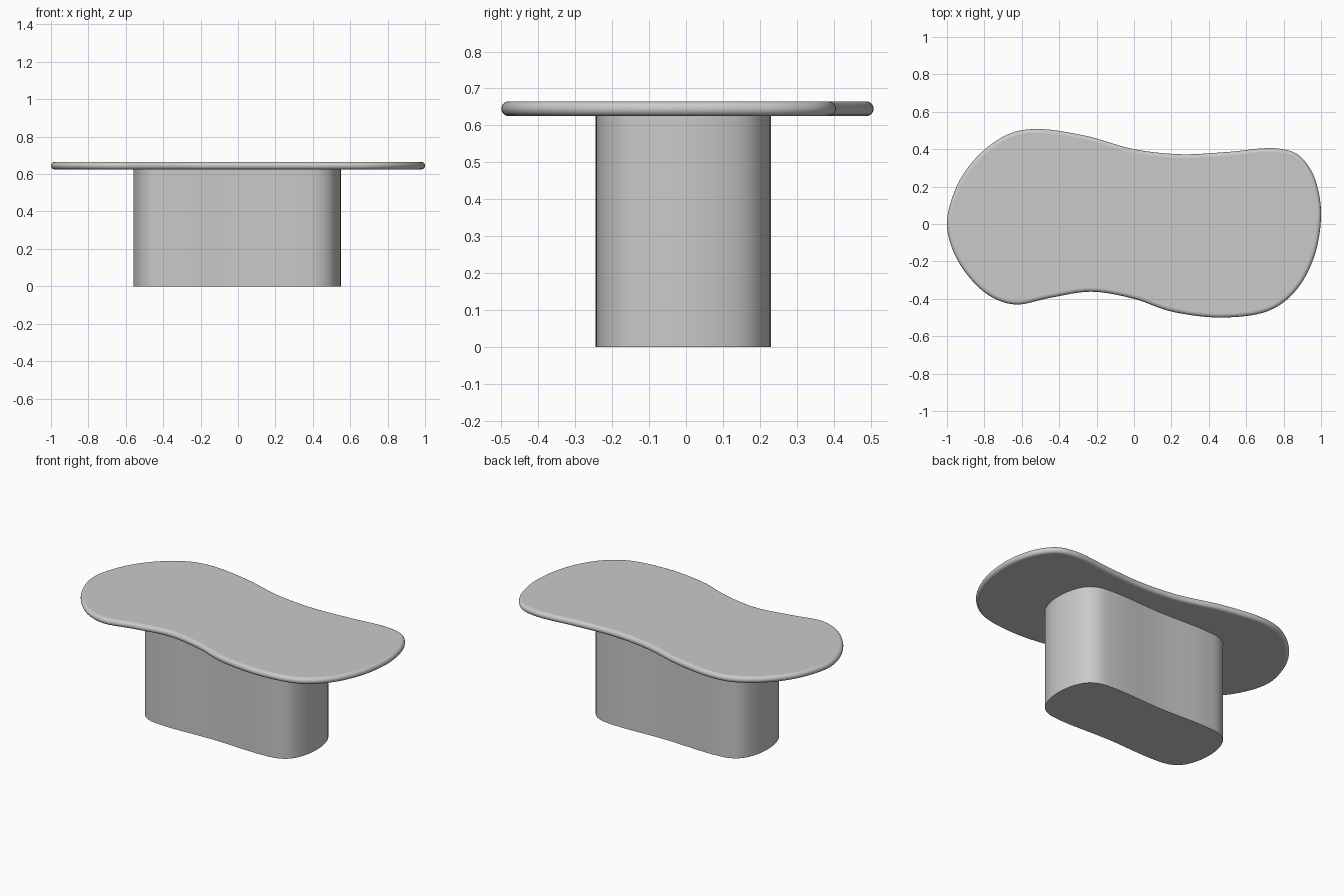
import bpy, bmesh, math
from mathutils import Vector

if "Cube" in bpy.data.objects:
    bpy.data.objects.remove(bpy.data.objects["Cube"])

grey = bpy.data.materials.new("warm_grey")
grey.diffuse_color = (0.60, 0.59, 0.575, 1)
grey.use_nodes = True
grey.node_tree.nodes["Principled BSDF"].inputs["Base Color"].default_value = grey.diffuse_color


def closed_curve(pts, steps=10):
    """Smooth closed outline through the given points (centripetal spline)."""
    p = [Vector(q) for q in pts]
    n, out = len(p), []
    for i in range(n):
        a, b, c, d = p[i - 1], p[i], p[(i + 1) % n], p[(i + 2) % n]
        t1 = math.sqrt((b - a).length)
        t2 = t1 + math.sqrt((c - b).length)
        t3 = t2 + math.sqrt((d - c).length)
        for k in range(steps):
            t = t1 + (t2 - t1) * k / steps
            e = a.lerp(b, t / t1)
            f = b.lerp(c, (t - t1) / (t2 - t1))
            g = c.lerp(d, (t - t2) / (t3 - t2))
            h = e.lerp(f, t / t2)
            j = f.lerp(g, (t - t1) / (t3 - t1))
            out.append(h.lerp(j, (t - t1) / (t2 - t1)))
    return out


def loft(name, outline, rings):
    """Stack inset copies of a counter-clockwise outline: rings = (inset, z)."""
    n = len(outline)
    normals = []
    for i in range(n):
        t = (outline[(i + 1) % n] - outline[i - 1]).normalized()
        normals.append(Vector((t.y, -t.x)))
    bm = bmesh.new()
    loops = [[bm.verts.new((*(v - m * inset), z)) for v, m in zip(outline, normals)]
             for inset, z in rings]
    for lo, hi in zip(loops, loops[1:]):
        for i in range(n):
            j = (i + 1) % n
            bm.faces.new((lo[i], lo[j], hi[j], hi[i])).smooth = True
    bm.faces.new(loops[0][::-1])
    bm.faces.new(loops[-1])
    # crisp flat caps
    for e in bm.edges:
        if any(not f.smooth for f in e.link_faces):
            e.smooth = len(loops) > 2
    mesh = bpy.data.meshes.new(name)
    bm.to_mesh(mesh)
    bm.free()
    mesh.materials.append(grey)
    ob = bpy.data.objects.new(name, mesh)
    bpy.context.collection.objects.link(ob)
    return ob


# Free-form table top with a half-round rim
top = closed_curve([
    (-1, -0.01), (-0.965, 0.16), (-0.9, 0.285), (-0.79, 0.405), (-0.66, 0.485),
    (-0.52, 0.508), (-0.26, 0.472), (0, 0.4), (0.25, 0.373), (0.5, 0.385),
    (0.75, 0.405), (0.87, 0.375), (0.945, 0.29), (0.985, 0.18), (1, 0.04),
    (0.965, -0.17), (0.87, -0.35), (0.73, -0.46), (0.48, -0.5), (0.2, -0.468),
    (0, -0.4), (-0.23, -0.362), (-0.45, -0.395), (-0.64, -0.43), (-0.79, -0.372),
    (-0.94, -0.2)])[::-1]
r, zc, seg = 0.02, 0.645, 10
loft("table_top", top, [(r - r * math.cos(a), zc + r * math.sin(a))
                        for a in (-math.pi / 2 + math.pi * k / seg for k in range(seg + 1))])

# Rounded pedestal, one quarter mirrored to all four
q = [(0.555, 0), (0.542, 0.1), (0.505, 0.18), (0.445, 0.222), (0.33, 0.237), (0, 0.228)]
half = q + [(-x, y) for x, y in q[-2::-1]]
full = half + [(x, -y) for x, y in half[-2:0:-1]]
base = closed_curve([(x - 0.005, y - 0.007) for x, y in full])
loft("pedestal", base, [(0, 0), (0, 0.63)])
